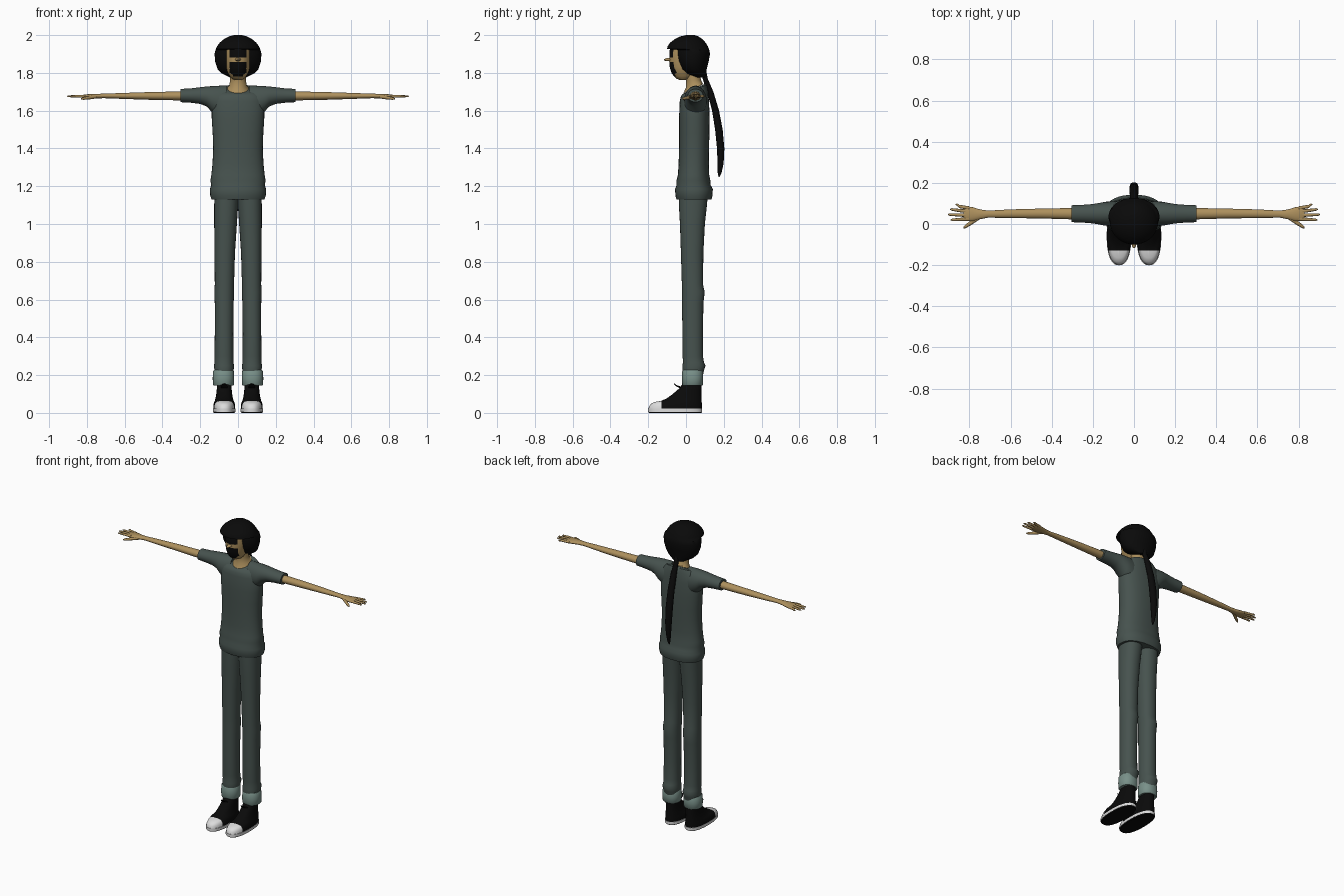
import bpy, bmesh, math
from mathutils import Vector as V


def material(name, rgb):
    m = bpy.data.materials.new(name)
    m.diffuse_color = (*rgb, 1)
    return m


CLOTH = material("slate green cloth", (0.062, 0.085, 0.077))
CUFF = material("pale green cuff", (0.19, 0.28, 0.25))
SKIN = material("tan skin", (0.42, 0.28, 0.11))
BLACK = material("black", (0.003, 0.003, 0.003))
WHITE = material("white rubber", (0.72, 0.72, 0.72))


def loft(name, rings, mats, n=28, e=2.0, cuts=(), rule=None):
    """Skin a closed tube through rings of (centre, half-axis u, half-axis v)."""
    bm = bmesh.new()
    loops = []
    for c, u, v in rings:
        loop = []
        for i in range(n):
            a = 2 * math.pi * i / n
            p, q = math.cos(a), math.sin(a)
            p = math.copysign(abs(p) ** (2 / e), p)
            q = math.copysign(abs(q) ** (2 / e), q)
            loop.append(bm.verts.new(c + u * p + v * q))
        loops.append(loop)
    for a, b in zip(loops, loops[1:]):
        for i in range(n):
            j = (i + 1) % n
            bm.faces.new((a[i], a[j], b[j], b[i]))
    bm.faces.new(loops[0])
    bm.faces.new(loops[-1])
    bmesh.ops.recalc_face_normals(bm, faces=bm.faces)
    for co, no in cuts:
        bmesh.ops.bisect_plane(bm, geom=bm.verts[:] + bm.edges[:] + bm.faces[:],
                               plane_co=co, plane_no=no)
    if rule:
        for f in bm.faces:
            f.material_index = rule(f.calc_center_median())
    me = bpy.data.meshes.new(name)
    bm.to_mesh(me)
    bm.free()
    for m in mats:
        me.materials.append(m)
    ob = bpy.data.objects.new(name, me)
    bpy.context.collection.objects.link(ob)
    return ob


def up(rows, x=0):
    """Rings stacked in z: (z, y front, y back, half width, tilt)."""
    out = []
    for z, y0, y1, rx, *t in rows:
        h = (y1 - y0) / 2
        out.append((V((x, (y0 + y1) / 2, z)), V((rx, 0, 0)), V((0, h, h * (t[0] if t else 0)))))
    return out


def side(rows, s):
    """Rings along x: (x, y, z, half depth, half height)."""
    return [(V((s * x, y, z)), V((0, ry, 0)), V((0, 0, rz))) for x, y, z, ry, rz in rows]


def fore(rows, x=0):
    """Rings along y: (y, z, half width, half height)."""
    return [(V((x, y, z)), V((rx, 0, 0)), V((0, 0, rz))) for y, z, rx, rz in rows]


# Shirt body with folded hem and tilted neck opening
loft("shirt_body", up([
    (1.13, -.05, .135, .140), (1.15, -.056, .14, .147), (1.185, -.058, .142, .149),
    (1.205, -.05, .131, .142), (1.23, -.05, .129, .146), (1.26, -.043, .123, .141),
    (1.32, -.039, .121, .135), (1.40, -.037, .122, .131), (1.48, -.037, .124, .134),
    (1.56, -.037, .125, .139), (1.65, -.033, .122, .140), (1.69, -.028, .116, .128, .25),
    (1.71, -.022, .109, .10, .4), (1.716, -.015, .10, .058, .45)]), [CLOTH], 40, 2.3)

# Neck
loft("neck", up([(1.718, -.013, .098, .056, .45), (1.733, .0, .09, .046, .2),
                 (1.76, .0, .08, .042), (1.82, -.01, .07, .042)]), [SKIN])


# Head: painted eye and mouth areas follow cut lines
def face_paint(p):
    in_mouth = 1.782 < p.z < 1.858 and abs(p.x) < min(.043, .022 + (p.z - 1.782) * .8)
    in_eyes = 1.882 < p.z < 1.935 and abs(p.x) < .044
    return 1 if p.y < -.02 and (in_mouth or in_eyes) else 0


UP, RIGHT = V((0, 0, 1)), V((1, 0, 0))
face_cuts = [(V((0, 0, z)), UP) for z in (1.782, 1.795, 1.82, 1.858, 1.882, 1.935)]
face_cuts += [(V((x, 0, 0)), RIGHT) for x in (-.044, -.03, .03, .044)]
loft("head", up([
    (1.763, -.035, .0, .018), (1.768, -.048, .02, .030), (1.78, -.062, .04, .042),
    (1.80, -.077, .06, .054), (1.83, -.086, .075, .063), (1.87, -.088, .08, .068),
    (1.91, -.088, .08, .069), (1.945, -.082, .08, .066)]), [SKIN, BLACK], 40,
    cuts=face_cuts, rule=face_paint)
loft("nose", fore([(-.117, 1.869, .005, .003), (-.105, 1.87, .010, .007),
                   (-.075, 1.871, .018, .011)]), [SKIN], 12)

# Hair: cap with fringe step over the face, and a long tail
loft("hair_cap", up([
    (2.0, .0, .045, .02), (1.993, -.03, .065, .048), (1.98, -.058, .085, .073),
    (1.96, -.084, .104, .097), (1.94, -.098, .116, .111), (1.927, -.10, .121, .117),
    (1.922, -.055, .123, .119), (1.90, -.055, .127, .124), (1.86, -.048, .12, .121),
    (1.82, -.03, .11, .108), (1.797, -.005, .105, .086), (1.775, .05, .102, .04)]),
    [BLACK], 40)
loft("hair_tail", up([
    (1.82, .085, .105, .012), (1.77, .088, .115, .014), (1.70, .112, .145, .019),
    (1.60, .138, .175, .022), (1.50, .154, .194, .023), (1.40, .164, .203, .021),
    (1.32, .167, .199, .015), (1.27, .168, .188, .008), (1.25, .172, .178, .002)]),
    [BLACK], 16)


def shoe_paint(p):
    return 1 if p.y < -.13 else 0


for s, tag in ((1, "left"), (-1, "right")):
    # Sleeve flares into the shoulder and armpit
    loft(tag + "_sleeve", side([
        (.06, .05, 1.645, .055, .088), (.10, .05, 1.648, .06, .084),
        (.14, .05, 1.662, .058, .068), (.165, .05, 1.675, .053, .053),
        (.20, .05, 1.680, .047, .044), (.25, .05, 1.680, .043, .038),
        (.305, .05, 1.680, .041, .035)], s), [CLOTH])
    # Arm and palm
    loft(tag + "_arm", side([
        (.28, .05, 1.678, .028, .024), (.45, .051, 1.678, .024, .021),
        (.60, .05, 1.678, .021, .016), (.71, .048, 1.678, .017, .012),
        (.75, .047, 1.677, .024, .012), (.785, .048, 1.676, .034, .012),
        (.815, .05, 1.676, .036, .009), (.828, .05, 1.676, .03, .006)], s), [SKIN], 20)
    # Fingers fan out, thumb points forward
    for i, (y0, y1, tip) in enumerate(((.077, .094, .868), (.060, .071, .895),
                                       (.042, .046, .905), (.024, .020, .893))):
        loft(f"{tag}_finger_{i + 1}", side([
            (.80, y0, 1.676, .009, .008), (.85, (y0 + y1) / 2, 1.677, .008, .007),
            (tip - .008, y1, 1.676, .006, .005), (tip, y1, 1.676, .002, .002)], s), [SKIN], 10)
    loft(tag + "_thumb", side([
        (.75, .035, 1.674, .012, .010), (.79, .008, 1.668, .012, .009),
        (.82, -.012, 1.664, .009, .007), (.83, -.018, 1.663, .003, .003)], s), [SKIN], 10)

    # Trouser leg and turned-up cuff
    x = s * .073
    rows = [(.19, -.015, .088, .048, .074), (.225, -.019, .095, .051, .074),
            (.25, -.019, .103, .053, .074), (.268, -.016, .095, .050, .074),
            (.30, -.018, .090, .050, .074), (.42, -.019, .090, .049, .074),
            (.58, -.021, .092, .050, .073), (.64, -.021, .099, .052, .073),
            (.68, -.022, .090, .051, .072), (.85, -.027, .092, .054, .070),
            (1.0, -.032, .100, .060, .066), (1.09, -.037, .110, .063, .063),
            (1.16, -.037, .116, .065, .060)]
    loft(tag + "_trouser_leg", [up([r[:4]], s * r[4])[0] for r in rows], [CLOTH], 28, 2.2)
    loft(tag + "_cuff", up([
        (.145, -.017, .085, .052), (.15, -.02, .09, .056), (.185, -.021, .091, .057),
        (.22, -.02, .09, .055), (.226, -.016, .086, .051)], s * .077), [CUFF], 28, 2.2)

    # Shoe: black tread, white sole band, black upper with white toe cap, tongue
    loft(tag + "_shoe_tread", up([(0, -.196, .082, .055), (.007, -.2, .085, .059)], x),
         [BLACK], 36, 2.4)
    loft(tag + "_shoe_sole", up([(.006, -.201, .086, .060), (.022, -.201, .086, .060)], x),
         [WHITE], 36, 2.4)
    loft(tag + "_shoe_upper", up([
        (.018, -.199, .084, .058), (.035, -.196, .084, .058), (.048, -.185, .084, .056),
        (.058, -.165, .083, .053), (.064, -.13, .083, .050), (.078, -.10, .082, .046),
        (.10, -.07, .082, .042), (.13, -.035, .082, .039), (.165, -.01, .082, .037)], x),
        [BLACK, WHITE], 36, 2.3, cuts=[(V((0, -.13, 0)), V((0, 1, 0)))], rule=shoe_paint)
    loft(tag + "_shoe_tongue", fore([
        (-.063, .154, .010, .003), (-.05, .143, .016, .004), (-.03, .135, .018, .005),
        (-.0, .135, .018, .006)], x), [BLACK], 12)

# Smooth shading that keeps hard edges
for ob in bpy.context.collection.objects:
    ob.select_set(True)
    bpy.context.view_layer.objects.active = ob
bpy.ops.object.shade_smooth_by_angle(angle=math.radians(45))
